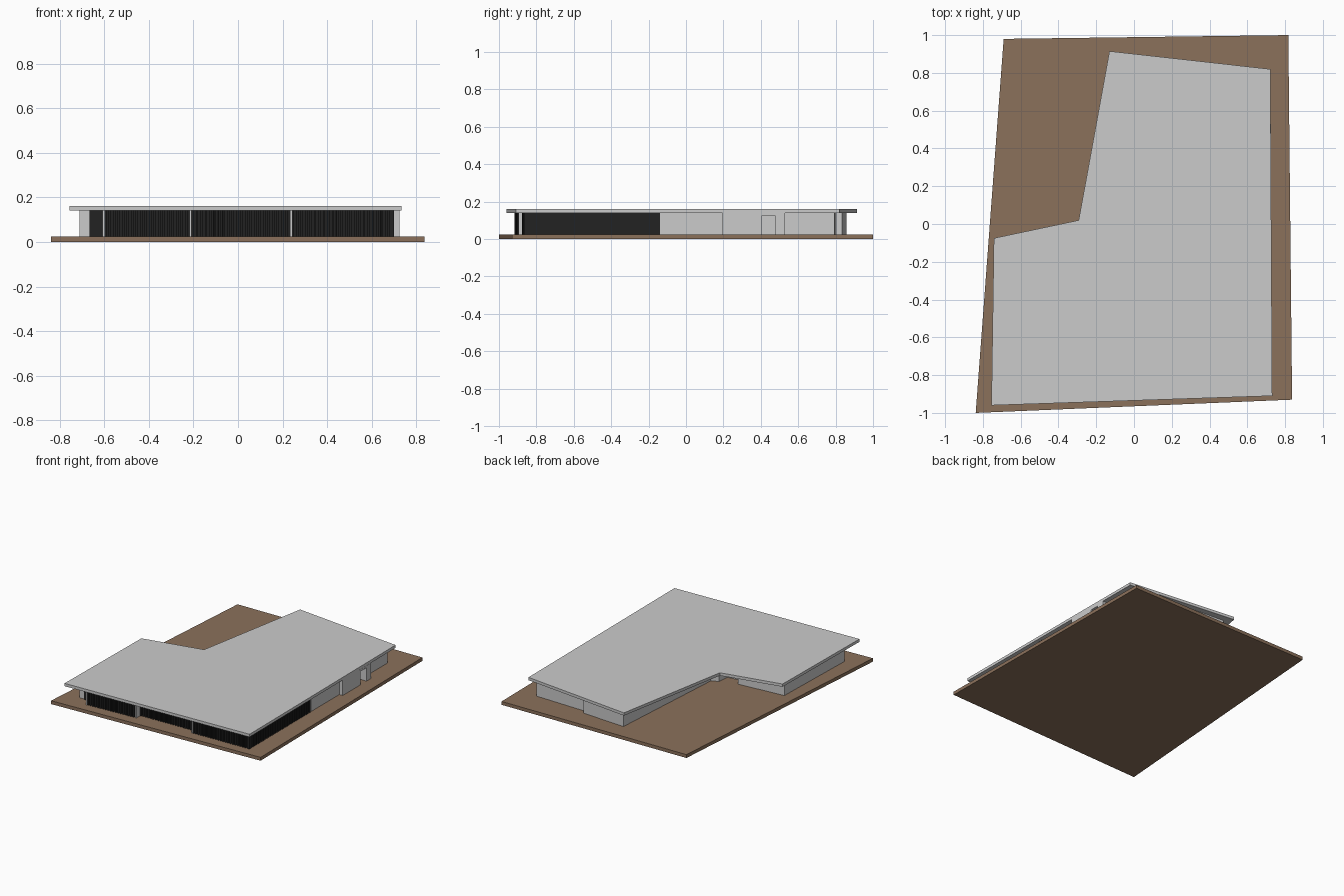
import bpy, bmesh
from mathutils import Vector

if "Cube" in bpy.data.objects:
    bpy.data.objects.remove(bpy.data.objects["Cube"])


def material(name, rgb):
    m = bpy.data.materials.new(name)
    m.diffuse_color = (*rgb, 1)
    m.use_nodes = True
    m.node_tree.nodes["Principled BSDF"].inputs["Base Color"].default_value = m.diffuse_color
    return m


BROWN = material("earth_brown", (0.26, 0.165, 0.105))
GREY = material("light_grey", (0.60, 0.60, 0.60))
DARK = material("near_black", (0.016, 0.016, 0.016))

FLOOR, CEIL, TOP = 0.025, 0.14, 0.161


def finish(name, bm, mat):
    bmesh.ops.recalc_face_normals(bm, faces=bm.faces)
    mesh = bpy.data.meshes.new(name)
    bm.to_mesh(mesh)
    bm.free()
    mesh.materials.append(mat)
    ob = bpy.data.objects.new(name, mesh)
    bpy.context.collection.objects.link(ob)
    return ob


def add_prism(bm, outline, z0, z1):
    face = bm.faces.new([bm.verts.new((x, y, z0)) for x, y in outline])
    ext = bmesh.ops.extrude_face_region(bm, geom=[face], use_keep_orig=True)
    up = [v for v in ext["geom"] if isinstance(v, bmesh.types.BMVert)]
    bmesh.ops.translate(bm, verts=up, vec=(0, 0, z1 - z0))


def prism(name, outline, z0, z1, mat):
    bm = bmesh.new()
    add_prism(bm, outline, z0, z1)
    return finish(name, bm, mat)


def box(name, x0, x1, y0, y1, z0, z1, mat):
    return prism(name, [(x0, y0), (x1, y0), (x1, y1), (x0, y1)], z0, z1, mat)


def slat_screen(name, a, b, pitch=0.02, depth=0.008):
    """Dark backing plate with upright fins, the outer line running from a to b."""
    a, b = Vector(a), Vector(b)
    d = (b - a).normalized()
    inward = Vector((-d.y, d.x))
    bm = bmesh.new()

    def strip(s, e, near, far):
        pts = [a + d * s + inward * near, a + d * e + inward * near,
               a + d * e + inward * far, a + d * s + inward * far]
        add_prism(bm, [tuple(p) for p in pts], FLOOR, CEIL)

    length = (b - a).length
    strip(0, length, depth, depth + 0.012)
    n = round(length / pitch)
    for i in range(n):
        s = i * length / n
        strip(s, s + 0.5 * length / n, 0, depth)
    return finish(name, bm, DARK)


# Sloping-sided site slab
prism("site_base", [(-0.838, -1.0), (0.837, -0.93), (0.817, 1.0), (-0.69, 0.98)],
      0, FLOOR, BROWN)

# Flat roof with the back left corner cut away
prism("roof_slab", [(-0.755, -0.96), (0.732, -0.91), (0.722, 0.82), (-0.13, 0.915),
                    (-0.293, 0.02), (-0.742, -0.075)], CEIL, TOP, GREY)

# Outer walls with the stepped bays and the door recess
prism("wall_body", [
    (-0.71, -0.85), (-0.60, -0.85), (-0.60, -0.895), (-0.217, -0.877),
    (-0.213, -0.83), (0.237, -0.82), (0.24, -0.857), (0.68, -0.845),
    (0.68, -0.14), (0.697, -0.14), (0.697, 0.195), (0.725, 0.195),
    (0.725, 0.405), (0.64, 0.405), (0.64, 0.475), (0.725, 0.475),
    (0.725, 0.53), (0.675, 0.53), (0.675, 0.795), (0.26, 0.805),
    (0.26, 0.835), (-0.085, 0.858), (-0.15, -0.08), (-0.20, -0.10),
    (-0.21, -0.19), (-0.32, -0.20), (-0.33, -0.14), (-0.69, -0.17)],
    FLOOR, CEIL, GREY)
box("door_lintel", 0.64, 0.725, 0.405, 0.475, 0.125, CEIL, GREY)

# Slatted dark window bays
slat_screen("front_left_screen", (-0.60, -0.917), (-0.217, -0.897))
slat_screen("front_middle_screen", (-0.209, -0.852), (0.233, -0.842))
slat_screen("front_right_screen", (0.241, -0.877), (0.70, -0.866))
slat_screen("right_side_screen", (0.70, -0.866), (0.70, -0.14))
box("corner_window", -0.665, -0.607, -0.857, -0.849, FLOOR, CEIL, DARK)

# Pale posts between the bays
for label, x, y0, y1 in (("left", -0.603, -0.917, -0.85),
                         ("middle", -0.213, -0.896, -0.83),
                         ("right", 0.237, -0.877, -0.82)):
    box(label + "_bay_post", x - 0.0045, x + 0.0045, y0, y1, FLOOR, CEIL, GREY)
